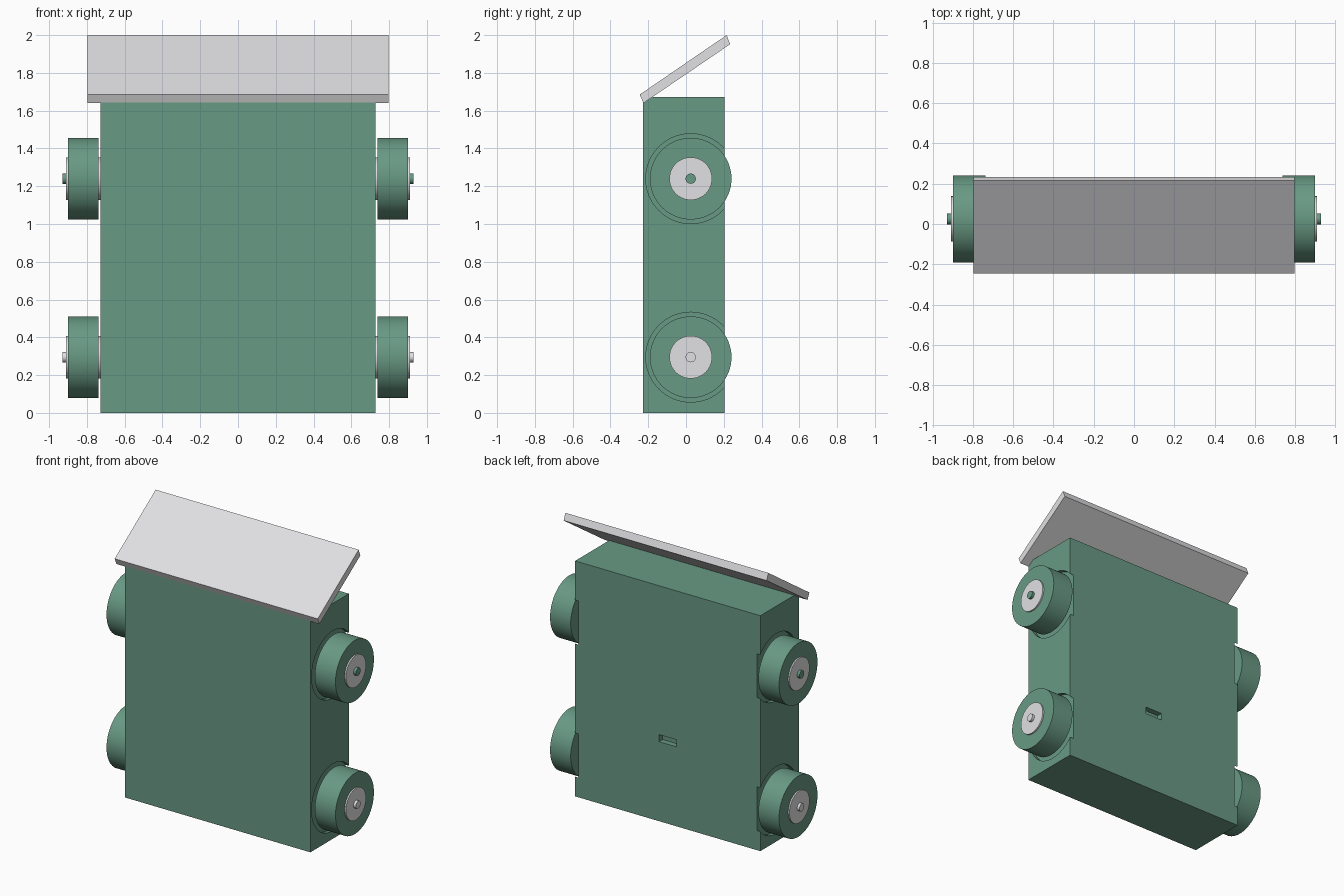
import bpy
import bmesh
import math
from mathutils import Matrix, Vector

cube = bpy.data.objects.get("Cube")
if cube:
    bpy.data.objects.remove(cube, do_unlink=True)


def make_material(name, color):
    mat = bpy.data.materials.new(name)
    mat.use_nodes = True
    mat.diffuse_color = (*color, 1)
    mat.node_tree.nodes["Principled BSDF"].inputs["Base Color"].default_value = (*color, 1)
    return mat


green = make_material("muted green", (0.14, 0.32, 0.23))
grey = make_material("light grey", (0.75, 0.75, 0.77))


def finish(name, bm, mat, smooth=False):
    bmesh.ops.recalc_face_normals(bm, faces=bm.faces)
    mesh = bpy.data.meshes.new(name)
    bm.to_mesh(mesh)
    bm.free()
    mesh.materials.append(mat)
    obj = bpy.data.objects.new(name, mesh)
    bpy.context.collection.objects.link(obj)
    if smooth:
        bpy.ops.object.select_all(action="DESELECT")
        obj.select_set(True)
        bpy.context.view_layer.objects.active = obj
        bpy.ops.object.shade_smooth_by_angle(angle=math.radians(30))
    return obj


def box(name, low, high, mat):
    low, high = Vector(low), Vector(high)
    bm = bmesh.new()
    bmesh.ops.create_cube(bm, size=1)
    bmesh.ops.scale(bm, vec=high - low, verts=bm.verts)
    bmesh.ops.translate(bm, vec=(low + high) / 2, verts=bm.verts)
    return finish(name, bm, mat)


def disc(name, x0, x1, z, radius, mat):
    """Cylinder lying along x, centred on the wheel line."""
    bm = bmesh.new()
    place = Matrix.Translation(((x0 + x1) / 2, WHEEL_Y, z)) @ Matrix.Rotation(math.pi / 2, 4, "Y")
    bmesh.ops.create_cone(bm, cap_ends=True, segments=64, radius1=radius, radius2=radius,
                          depth=abs(x1 - x0), matrix=place)
    return finish(name, bm, mat, smooth=True)


def cut(target, cutter):
    cutter.hide_render = True
    cutter.hide_viewport = True
    mod = target.modifiers.new("cut", "BOOLEAN")
    mod.operation = "DIFFERENCE"
    mod.solver = "EXACT"
    mod.object = cutter


WHEEL_Y = 0.025

# Body with a small slot in the back
body = box("body", (-0.728, -0.227, 0), (0.728, 0.205, 1.673), green)
cut(body, box("slot_cutter", (-0.068, 0.165, 0.565), (0.068, 0.3, 0.615), green))

# Wheels, hubs, axle ends and shallow wheel recesses
for level, z, axle_mat in (("lower", 0.295, grey), ("upper", 1.24, green)):
    for side, s in (("left", 1), ("right", -1)):
        tag = f"{level}_{side}"
        cut(body, disc(f"recess_cutter_{tag}", s * 0.7, s * 0.8, z, 0.238, green))
        disc(f"wheel_{tag}", s * 0.738, s * 0.9, z, 0.216, green)
        disc(f"hub_{tag}", s * 0.69, s * 0.91, z, 0.113, grey)
        disc(f"axle_{tag}", s * 0.68, s * 0.928, z, 0.027, axle_mat)

# Tilted top panel extruded from its side profile
bm = bmesh.new()
profile = [(-0.245, 1.685), (0.215, 2.0), (0.234, 1.952), (-0.225, 1.64)]
face = bm.faces.new([bm.verts.new((-0.798, y, z)) for y, z in profile])
side = bmesh.ops.extrude_face_region(bm, geom=[face])["geom"]
bmesh.ops.translate(bm, vec=(1.596, 0, 0),
                    verts=[v for v in side if isinstance(v, bmesh.types.BMVert)])
finish("top_panel", bm, grey)
